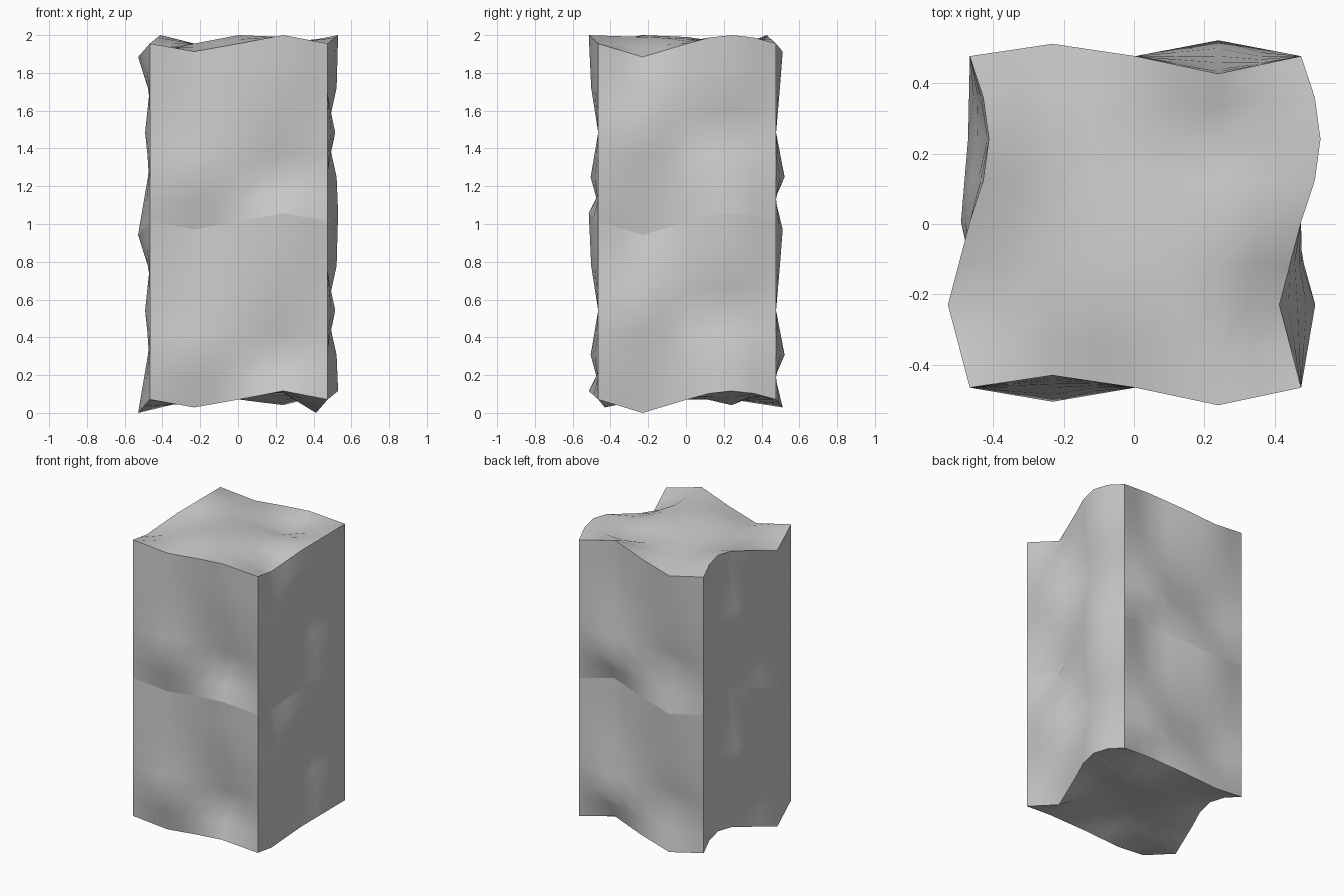
import bpy, bmesh, math
from mathutils import Vector

if "Cube" in bpy.data.objects:
    bpy.data.objects.remove(bpy.data.objects["Cube"])

L = 0.942                                   # block pitch
ORIGIN = Vector((-0.467, -0.465, 0.071))    # lower front left corner
N = 8                                       # grid cells per face side

# Interior bulges of the three face pairs, rows by v, columns by u (quarter points)
FRONT = [[-.040, 0, .045], [0, 0, 0], [.020, 0, -.037]]                 # y offset, (x, z)
SIDE = [[-.010, 0, .047], [.040, -.025, -.005], [-.010, 0, .047]]       # x offset, (y, z)
TOP = [[0, .045, .035], [0, .035, .025], [0, 0, -.030]]                 # z offset, (x, y)


def bump(table, u, v):
    """Bilinear interpolation of a 3x3 table, zero on the border."""
    return sum(table[j][i]
               * max(0, 1 - abs(4 * u - i - 1)) * max(0, 1 - abs(4 * v - j - 1))
               for j in range(3) for i in range(3))


def wave(s, low, high, rounded):
    """Edge offset: peaked first half, peaked or rounded second half."""
    if s <= 0.5:
        return low * (1 - abs(4 * s - 1))
    t = math.sin(2 * math.pi * (s - 0.5)) if rounded else 1 - abs(4 * s - 3)
    return high * t


def edge_x(s):
    return wave(s, Vector((0, .035, -.042)), Vector((0, -.05, .045)), False)


def edge_y(s):
    return wave(s, Vector((-.062, 0, -.071)), Vector((.055, 0, .045)), True)


def near_edge(v):
    return max(0, 1 - 4 * min(v, 1 - v))


def front_pt(u, v, k):
    return Vector((u, k, v)) * L + Vector((0, bump(FRONT, u, v), 0)) + edge_x(u) * near_edge(v)


def side_pt(u, v, k):
    return Vector((k, u, v)) * L + Vector((bump(SIDE, u, v), 0, 0)) + edge_y(u) * near_edge(v)


def top_pt(u, v, k):
    return (Vector((u, v, k)) * L + Vector((0, 0, bump(TOP, u, v)))
            + edge_x(u) * near_edge(v) + edge_y(v) * near_edge(u))


def make_block(name, level):
    bm = bmesh.new()
    base = ORIGIN + Vector((0, 0, L * level))
    for fn in (front_pt, side_pt, top_pt):
        for k in (0, 1):
            g = [[bm.verts.new(base + fn(i / N, j / N, k)) for i in range(N + 1)]
                 for j in range(N + 1)]
            for j in range(N):
                for i in range(N):
                    bm.faces.new((g[j][i], g[j][i + 1], g[j + 1][i + 1], g[j + 1][i]))
    bmesh.ops.remove_doubles(bm, verts=bm.verts, dist=0.0005)
    bmesh.ops.recalc_face_normals(bm, faces=bm.faces)
    me = bpy.data.meshes.new(name)
    bm.to_mesh(me)
    bm.free()
    ob = bpy.data.objects.new(name, me)
    bpy.context.collection.objects.link(ob)
    bpy.ops.object.select_all(action='DESELECT')
    ob.select_set(True)
    bpy.context.view_layer.objects.active = ob
    bpy.ops.object.shade_smooth_by_angle(angle=math.radians(45))


# Two identical interlocking wavy blocks, stacked
make_block("lower_block", 0)
make_block("upper_block", 1)
